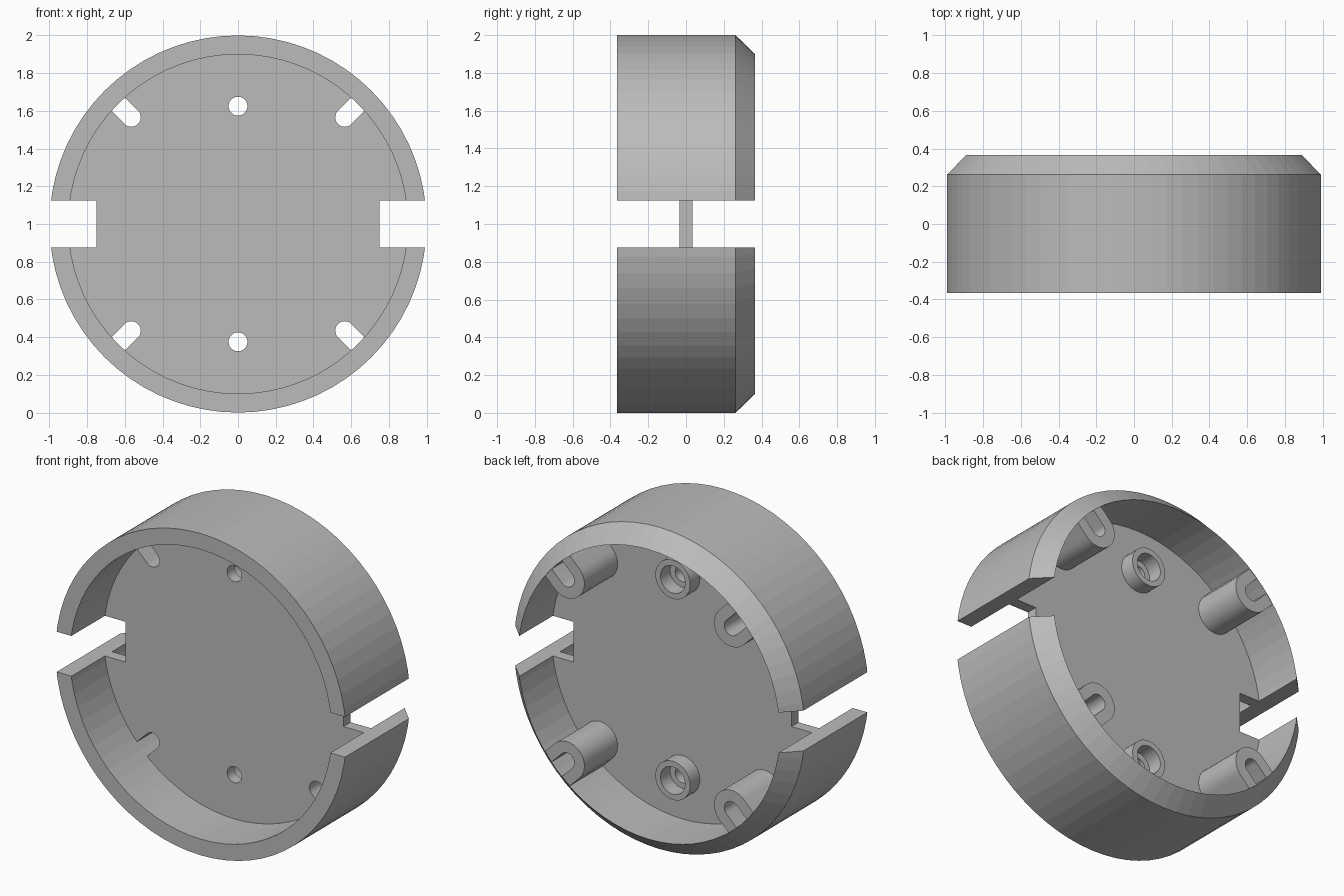
import bpy, bmesh
from math import sin, cos, pi, radians
from mathutils import Matrix

cube = bpy.data.objects.get("Cube")
if cube:
    bpy.data.objects.remove(cube)

SEG = 72
R, INNER, HALF = 1.0, 0.9, 0.365
PLATE = 0.035          # half thickness of the web plate
BOSS_R, SLOT_R = 0.12, 0.05
NOTCH = 0.125          # half height of the side notches

grey = bpy.data.materials.new("plain grey")
grey.use_nodes = True
grey.diffuse_color = (0.5, 0.5, 0.5, 1)
grey.node_tree.nodes["Principled BSDF"].inputs["Base Color"].default_value = (0.5, 0.5, 0.5, 1)


def finish(name, bm):
    bmesh.ops.recalc_face_normals(bm, faces=bm.faces)
    bmesh.ops.translate(bm, verts=bm.verts, vec=(0, 0, R))
    mesh = bpy.data.meshes.new(name)
    bm.to_mesh(mesh)
    bm.free()
    mesh.materials.append(grey)
    obj = bpy.data.objects.new(name, mesh)
    bpy.context.collection.objects.link(obj)
    return obj


def prism(name, outline, y0, y1):
    """Extrude an x-z outline along y."""
    bm = bmesh.new()
    face = bm.faces.new([bm.verts.new((x, y0, z)) for x, z in outline])
    new = bmesh.ops.extrude_face_region(bm, geom=[face])["geom"]
    verts = [v for v in new if isinstance(v, bmesh.types.BMVert)]
    bmesh.ops.translate(bm, verts=verts, vec=(0, y1 - y0, 0))
    return finish(name, bm)


def ring(name, profile, x=0, z=0, seg=SEG):
    """Revolve a closed (radius, y) profile around the y axis."""
    bm = bmesh.new()
    loops = [[bm.verts.new((x + r * cos(2 * pi * i / seg), y, z + r * sin(2 * pi * i / seg)))
              for r, y in profile] for i in range(seg)]
    n = len(profile)
    for i in range(seg):
        a, b = loops[i], loops[(i + 1) % seg]
        for j in range(n):
            k = (j + 1) % n
            bm.faces.new((a[j], a[k], b[k], b[j]))
    return finish(name, bm)


def circle(r, x=0, z=0, seg=SEG):
    return [(x + r * cos(2 * pi * i / seg), z + r * sin(2 * pi * i / seg)) for i in range(seg)]


def radial_slot(r, angle, start=0.8, end=1.0):
    """Outline with a round inner end and straight sides running outward."""
    pts = [(start + r * cos(t), r * sin(t))
           for t in (pi / 2 + pi * i / 16 for i in range(17))]
    pts += [(end, -r), (end, r)]
    c, s = cos(angle), sin(angle)
    return [(c * u - s * v, s * u + c * v) for u, v in pts]


def boolean(obj, cutter, operation="DIFFERENCE"):
    cutter.hide_render = True
    mod = obj.modifiers.new("cut", "BOOLEAN")
    mod.operation, mod.solver, mod.object = operation, "EXACT", cutter
    bpy.context.view_layer.objects.active = obj
    bpy.ops.object.modifier_apply(modifier=mod.name)
    bpy.data.objects.remove(cutter)


def notch(inner):
    for side in (-1, 1):
        a, b = side * inner, side * 1.2
        yield prism("notch_cutter", [(a, -NOTCH), (b, -NOTCH), (b, NOTCH), (a, NOTCH)], -1, 1)


# Outer wall: flat front rim, chamfer to a thin edge at the back
wall = ring("outer_wall", [(R, -HALF), (R, 0.262), (INNER, HALF), (INNER, -HALF)])
for cutter in notch(0.75):
    boolean(wall, cutter)

# Web plate with side notches, two round holes and four slots
plate = prism("web_plate", circle(0.93), -PLATE, PLATE)
for cutter in notch(0.75):
    boolean(plate, cutter)
for z in (-0.625, 0.625):
    boolean(plate, prism("hole_cutter", circle(SLOT_R, 0, z, 32), -1, 1))
angles = [radians(45 + 90 * i) for i in range(4)]
for angle in angles:
    boolean(plate, prism("slot_cutter", radial_slot(SLOT_R, angle), -1, 1))

# Tall slotted bosses, trimmed to the inside of the wall
for i, angle in enumerate(angles):
    boss = prism(f"slotted_boss_{i + 1}", radial_slot(BOSS_R, angle), 0, HALF - 0.004)
    boolean(boss, prism("slot_cutter", radial_slot(SLOT_R, angle, end=1.1), -1, 1))
    boolean(boss, prism("trim", circle(INNER), -1, 1), "INTERSECT")

# Short collars around the round holes
for name, z in (("lower_collar", -0.625), ("upper_collar", 0.625)):
    collar = ring(name, [(BOSS_R, 0), (BOSS_R, 0.13), (0.085, 0.13), (0.085, 0)], 0, z, 32)

# Smooth the small round parts only
bpy.ops.object.select_all(action="DESELECT")
for obj in bpy.context.scene.objects:
    if "boss" in obj.name or "collar" in obj.name or obj.name == "web_plate":
        obj.select_set(True)
        bpy.context.view_layer.objects.active = obj
bpy.ops.object.shade_smooth_by_angle(angle=radians(30))
